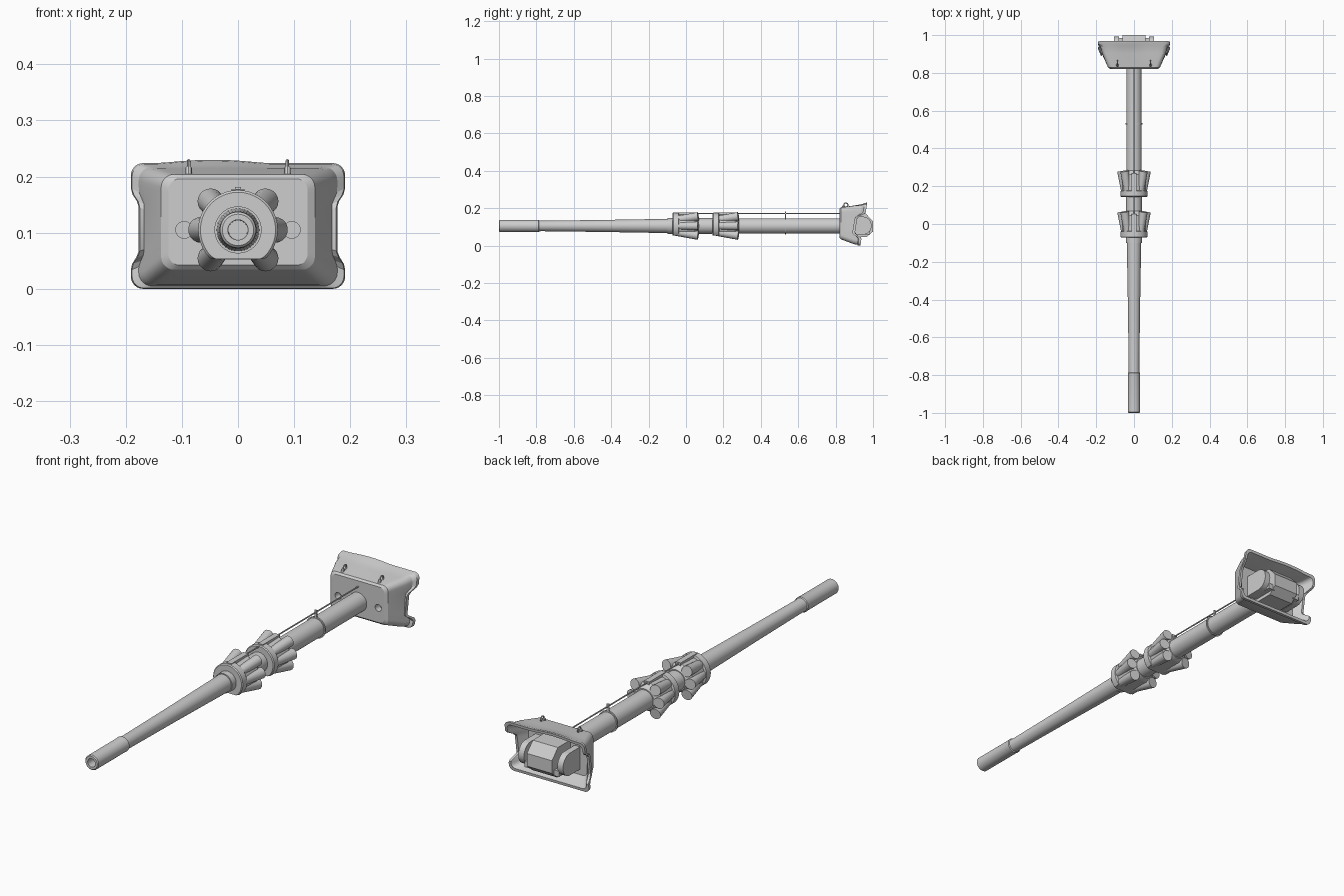
import bpy, bmesh, math
from mathutils import Vector, Matrix

if "Cube" in bpy.data.objects:
    bpy.data.objects.remove(bpy.data.objects["Cube"])

AXIS_Z = 0.105
grey = bpy.data.materials.new("light grey")
grey.diffuse_color = (0.61, 0.61, 0.61, 1)
grey.use_nodes = True
grey.node_tree.nodes["Principled BSDF"].inputs["Base Color"].default_value = grey.diffuse_color


def smooth(ob, angle=35):
    bpy.ops.object.select_all(action='DESELECT')
    ob.select_set(True)
    bpy.context.view_layer.objects.active = ob
    bpy.ops.object.shade_smooth_by_angle(angle=math.radians(angle))


def finish(name, bm, angle=35):
    bmesh.ops.recalc_face_normals(bm, faces=bm.faces)
    me = bpy.data.meshes.new(name)
    bm.to_mesh(me)
    bm.free()
    ob = bpy.data.objects.new(name, me)
    bpy.context.collection.objects.link(ob)
    me.materials.append(grey)
    smooth(ob, angle)
    return ob


def loft(name, rings, angle=35):
    """Skin a list of point loops and cap both ends."""
    bm = bmesh.new()
    loops = [[bm.verts.new(p) for p in r] for r in rings]
    n = len(loops[0])
    for a, b in zip(loops, loops[1:]):
        for i in range(n):
            j = (i + 1) % n
            bm.faces.new((a[i], a[j], b[j], b[i]))
    bm.faces.new(loops[0])
    bm.faces.new(loops[-1])
    return finish(name, bm, angle)


def lathe(name, profile, seg=40, floor=-1.0):
    """Turn (y, radius) points around the gun axis, flattened below floor."""
    rings = [[(r * math.cos(t), y, AXIS_Z + max(floor, r * math.sin(t)))
              for t in (2 * math.pi * i / seg for i in range(seg))]
             for y, r in profile]
    return loft(name, rings)


def rod(name, a, b, r1, r2=None, seg=16):
    a, b = Vector(a), Vector(b)
    bm = bmesh.new()
    rot = (b - a).to_track_quat('Z', 'Y').to_matrix().to_4x4()
    bmesh.ops.create_cone(bm, cap_ends=True, segments=seg, radius1=r1,
                          radius2=r1 if r2 is None else r2, depth=(b - a).length,
                          matrix=Matrix.Translation((a + b) / 2) @ rot)
    return finish(name, bm)


def box(name, lo, hi):
    lo, hi = Vector(lo), Vector(hi)
    bm = bmesh.new()
    bmesh.ops.create_cube(bm, size=1, matrix=Matrix.Translation((lo + hi) / 2)
                          @ Matrix.Diagonal((*(hi - lo), 1)))
    return finish(name, bm)


def prism(name, pts, x0, x1):
    """Extrude a (y, z) outline along x."""
    return loft(name, [[(x, y, z) for y, z in pts] for x in (x0, x1)])


# Barrel with hollow muzzle, collar groove and slow taper
lathe("barrel", [(-0.9, 0.017), (-1.0, 0.018), (-1.0, 0.028), (-0.996, 0.032),
                 (-0.80, 0.032), (-0.795, 0.033), (-0.788, 0.033), (-0.785, 0.029),
                 (-0.775, 0.028), (-0.45, 0.032), (-0.1, 0.038), (-0.1, 0.042),
                 (0.06, 0.042), (0.27, 0.041), (0.84, 0.041)])

# Two clamping sleeves, each with six flared lobes
for k, y in enumerate((-0.072, 0.143)):
    tag = f"_{k + 1}"
    lathe("sleeve_ring" + tag, [(y, 0.046), (y, 0.067), (y + 0.004, 0.071),
                                (y + 0.032, 0.071), (y + 0.036, 0.06)], floor=-0.052)
    lathe("sleeve_core" + tag, [(y + 0.03, 0.062), (y + 0.118, 0.066), (y + 0.124, 0.062),
                                (y + 0.14, 0.046)], floor=-0.053)
    box("sleeve_spine" + tag, (-0.012, y + 0.01, AXIS_Z + 0.05),
        (0.012, y + 0.125, AXIS_Z + 0.073))
    for i, deg in enumerate((0, 46, 134, 180, 226, 314)):
        c, s = math.cos(math.radians(deg)), math.sin(math.radians(deg))
        reach = 0.066 if deg % 180 == 0 else 0.071
        rod(f"sleeve_lobe{tag}_{i}", (0.047 * c, y + 0.02, AXIS_Z + 0.047 * s),
            (reach * c, y + 0.137, AXIS_Z + reach * s), 0.019, 0.023, 20)

# Thin control rod above the barrel, with its strap
rod("control_rod", (0, 0.0, 0.171), (0, 0.83, 0.171), 0.003, seg=8)
lathe("rod_strap", [(0.528, 0.039), (0.528, 0.046), (0.534, 0.046), (0.534, 0.039)])
box("strap_post", (-0.005, 0.528, 0.145), (0.005, 0.534, 0.181))


def section(y, hx, z0, z1, r, rim=0.0):
    """Rounded rectangle; rim adds the raked edge, side notches and top bulge."""
    corners = [(hx - r, z1 - r), (-hx + r, z1 - r), (-hx + r, z0 + r), (hx - r, z0 + r)]
    base = []
    for q, (cx, cz) in enumerate(corners):
        for i in range(7):
            t = math.radians(90 * q + 15 * i)
            base.append(Vector((cx + r * math.cos(t), y, cz + r * math.sin(t))))
        nx, nz = corners[(q + 1) % 4]
        t = math.radians(90 * q + 90)
        start = base[-1].copy()
        end = Vector((nx + r * math.cos(t), y, nz + r * math.sin(t)))
        base += [start.lerp(end, i / 16) for i in range(1, 16)]
    if rim:
        for p in base:
            x, z = p.x, p.z
            p.y += rim * (z - 0.11) * 0.16
            if abs(x) > hx - 0.012:
                w = min(1, max(0, (0.07 - abs(z - 0.107)) / 0.03))
                w = w * w * (3 - 2 * w) * rim
                p.x -= math.copysign(0.014 * w, x)
                p.y -= 0.04 * w
            if z > z1 - 0.005 and -0.14 < x < 0.05:
                p.z += 0.006 * rim * math.sin(math.pi * (x + 0.14) / 0.19)
    return base


# Hollow mantlet shell with a raised lip at the rear
mantlet = loft("mantlet", [
    section(0.82, 0.124, 0.042, 0.196, 0.02),
    section(0.828, 0.137, 0.034, 0.204, 0.023),
    section(0.90, 0.168, 0.008, 0.214, 0.024, 0.2),
    section(0.928, 0.177, 0.005, 0.217, 0.024, 0.7),
    section(0.936, 0.189, 0.001, 0.222, 0.022, 1),
    section(0.95, 0.191, 0.000, 0.224, 0.022, 1),
    section(0.95, 0.180, 0.012, 0.212, 0.020, 1),
    section(0.92, 0.165, 0.020, 0.204, 0.020, 0.5),
    section(0.875, 0.14, 0.035, 0.195, 0.02)], 30)

for sx in (-1, 1):
    side = "left" if sx < 0 else "right"
    # Sight port, cut into the front wall
    cut = rod("port_cutter_" + side, (sx * 0.096, 0.79, 0.105), (sx * 0.096, 0.85, 0.105),
              0.015, seg=24)
    mod = mantlet.modifiers.new("port_" + side, 'BOOLEAN')
    mod.object = cut
    mod.operation = 'DIFFERENCE'
    mod.solver = 'EXACT'
    bpy.context.view_layer.objects.active = mantlet
    bpy.ops.object.modifier_apply(modifier=mod.name)
    bpy.data.objects.remove(cut)
    # Lifting eye
    ring = [[(sx * 0.088 + 0.003 * math.cos(u),
              0.855 + (0.011 + 0.003 * math.sin(u)) * math.cos(t),
              0.217 + (0.011 + 0.003 * math.sin(u)) * math.sin(t))
             for u in (2 * math.pi * j / 8 for j in range(8))]
            for t in (math.radians(-90 + 22.5 * i) for i in range(17))]
    loft("lifting_eye_" + side, ring)
    rod("eye_foot_" + side, (sx * 0.088, 0.835, 0.2), (sx * 0.088, 0.845, 0.215), 0.006, seg=8)
    # Trunnion disc with a straight front edge, and the step beside it
    arc = [(0.946 + 0.046 * math.cos(t), 0.107 + 0.048 * math.sin(t))
           for t in (math.radians(-90 + 15 * i) for i in range(13))]
    prism("trunnion_" + side, arc + [(0.87, 0.155), (0.87, 0.059)],
          sx * 0.08, sx * 0.107)
    box("breech_step_" + side, (min(sx * 0.05, sx * 0.082), 0.87, 0.06),
        (max(sx * 0.05, sx * 0.082), 0.985, 0.085))

# Smooth the mantlet again so the front face stays flat around the ports
bm = bmesh.new()
bm.from_mesh(mantlet.data)
bmesh.ops.dissolve_degenerate(bm, dist=1e-5, edges=bm.edges)
bmesh.ops.triangulate(bm, faces=[f for f in bm.faces if len(f.verts) > 4])
bm.to_mesh(mantlet.data)
bm.free()
smooth(mantlet, 20)

# Breech block between the trunnions
prism("breech_block", [(0.87, 0.045), (0.965, 0.045), (1.0, 0.075), (1.0, 0.13),
                       (0.96, 0.172), (0.87, 0.172)], -0.06, 0.06)
